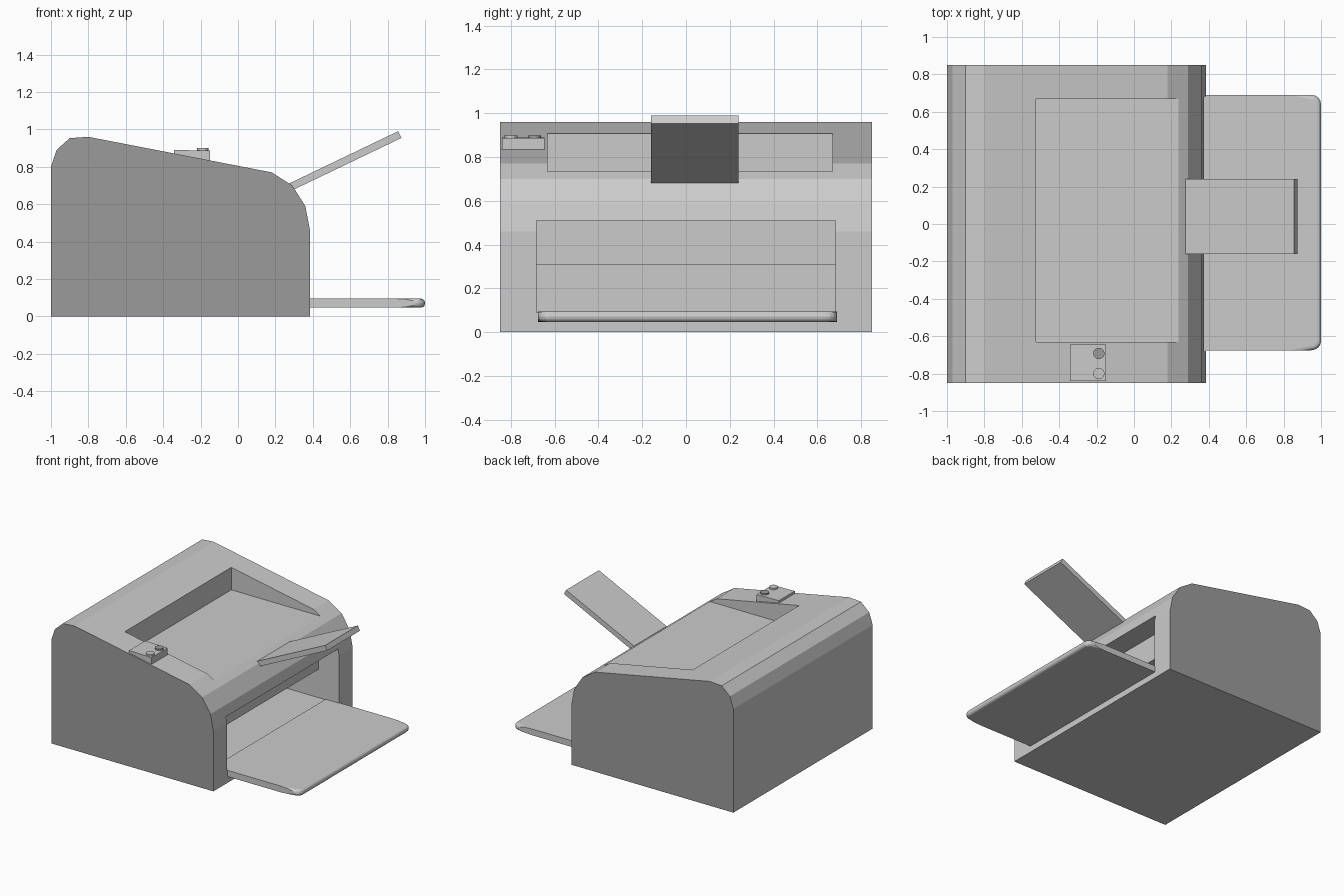
import bpy, bmesh, math
from mathutils import Vector

cube = bpy.data.objects.get("Cube")
if cube:
    bpy.data.objects.remove(cube, do_unlink=True)


def material(name, value):
    m = bpy.data.materials.new(name)
    m.use_nodes = True
    color = (value, value, value, 1)
    m.diffuse_color = color
    m.node_tree.nodes["Principled BSDF"].inputs["Base Color"].default_value = color
    return m


LIGHT = material("light_grey", 0.6)
DARK = material("dark_grey", 0.33)


def finish(name, bm, mats):
    bmesh.ops.recalc_face_normals(bm, faces=bm.faces)
    mesh = bpy.data.meshes.new(name)
    bm.to_mesh(mesh)
    bm.free()
    obj = bpy.data.objects.new(name, mesh)
    bpy.context.collection.objects.link(obj)
    for m in mats:
        mesh.materials.append(m)
    return obj


def prism(name, points, y0, y1, mats=(LIGHT,), cap_index=0):
    """Extrude an x-z profile along y."""
    bm = bmesh.new()
    face = bm.faces.new([bm.verts.new((x, y0, z)) for x, z in points])
    ext = bmesh.ops.extrude_face_region(bm, geom=[face])
    verts = [g for g in ext["geom"] if isinstance(g, bmesh.types.BMVert)]
    bmesh.ops.translate(bm, verts=verts, vec=(0, y1 - y0, 0))
    bm.normal_update()
    for f in bm.faces:
        if abs(f.normal.y) > 0.9:
            f.material_index = cap_index
    return finish(name, bm, mats)


def box_profile(x0, x1, z0, z1):
    return [(x0, z0), (x1, z0), (x1, z1), (x0, z1)]


def cut(target, points, y0, y1):
    cutter = prism("cutter", points, y0, y1)
    cutter.hide_render = True
    mod = target.modifiers.new("cut", "BOOLEAN")
    mod.operation = "DIFFERENCE"
    mod.solver = "EXACT"
    mod.object = cutter
    bpy.context.view_layer.objects.active = target
    bpy.ops.object.modifier_apply(modifier=mod.name)
    bpy.data.objects.remove(cutter, do_unlink=True)


# Housing with dark end panels
housing = prism("housing", [
    (-1, 0), (-1, 0.8), (-0.97, 0.89), (-0.9, 0.953), (-0.8, 0.96),
    (0.18, 0.77), (0.29, 0.7), (0.36, 0.59), (0.385, 0.46), (0.385, 0)],
    -0.85, 0.85, (LIGHT, DARK), 1)

# Output recess, paper opening and the deeper paper slot
cut(housing, box_profile(-0.525, 0.5, 0.733, 1.2), -0.632, 0.668)
cut(housing, box_profile(0.21, 0.5, 0.09, 0.51), -0.683, 0.683)
cut(housing, box_profile(-0.5, 0.27, 0.09, 0.31), -0.685, 0.685)

# Paper tray with rounded outer corners and a rounded nose
bm = bmesh.new()
y0, y1, r = -0.675, 0.69, 0.05
outline = [(0.27, y0)]
for cy, start in ((y0 + r, -90), (y1 - r, 0)):
    for i in range(5):
        a = math.radians(start + i * 22.5)
        outline.append((1 - r + r * math.cos(a), cy + r * math.sin(a)))
outline.append((0.27, y1))
face = bm.faces.new([bm.verts.new((x, y, 0.047)) for x, y in outline])
ext = bmesh.ops.extrude_face_region(bm, geom=[face])
verts = [g for g in ext["geom"] if isinstance(g, bmesh.types.BMVert)]
bmesh.ops.translate(bm, verts=verts, vec=(0, 0, 0.048))
nose = [e for e in bm.edges
        if abs(e.verts[0].co.z - e.verts[1].co.z) < 1e-4
        and min(v.co.x for v in e.verts) > 0.94]
bmesh.ops.bevel(bm, geom=nose, offset=0.022, segments=3, profile=0.5,
                affect="EDGES", clamp_overlap=True)
finish("paper_tray", bm, (LIGHT,))

# Sloping paper support
start, end = Vector((0.285, 0.694)), Vector((0.865, 0.972))
side = (end - start).normalized()
side = Vector((-side.y, side.x)) * 0.02
prism("paper_support",
      [start - side, end - side, end + side, start + side], -0.16, 0.24)

# Control panel and its two buttons
prism("control_panel",
      [(-0.342, 0.86), (-0.15, 0.825), (-0.15, 0.886), (-0.342, 0.89)],
      -0.84, -0.645)
for name, y, mat in (("left_button", -0.692, DARK), ("right_button", -0.8, LIGHT)):
    bm = bmesh.new()
    bmesh.ops.create_cone(bm, cap_ends=True, segments=24, radius1=0.03,
                          radius2=0.03, depth=0.03)
    bmesh.ops.translate(bm, verts=bm.verts, vec=(-0.188, y, 0.884))
    finish(name, bm, (mat,))
